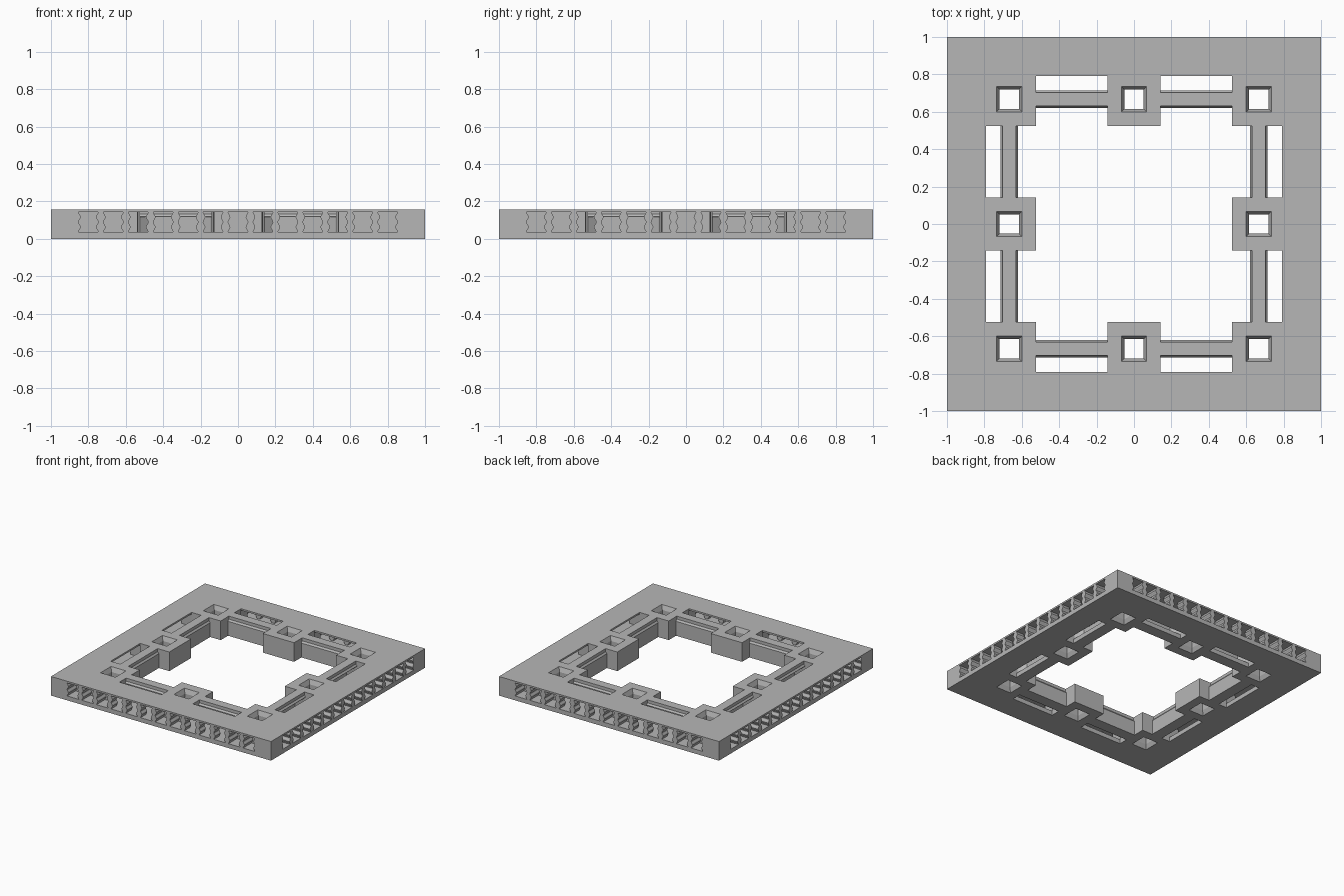
import bpy, bmesh, math
from mathutils import Matrix

if "Cube" in bpy.data.objects:
    bpy.data.objects.remove(bpy.data.objects["Cube"])

H = 0.157          # overall height
INNER = 0.79       # inner edge of the outer frame
HOLE = 0.667       # centre line of sockets and rails
PITCH = 0.1333     # spacing of the side slots

grey = bpy.data.materials.new("stone_grey")
grey.use_nodes = True
COLOUR = (0.47, 0.47, 0.47, 1)
grey.diffuse_color = COLOUR
grey.node_tree.nodes["Principled BSDF"].inputs["Base Color"].default_value = COLOUR


def finish(name, bm):
    bmesh.ops.recalc_face_normals(bm, faces=bm.faces)
    mesh = bpy.data.meshes.new(name)
    bm.to_mesh(mesh)
    bm.free()
    mesh.materials.append(grey)
    obj = bpy.data.objects.new(name, mesh)
    bpy.context.collection.objects.link(obj)
    return obj


def ring_solid(name, rings):
    """Closed tube of rectangles, each (x0, x1, y0, y1, z)."""
    bm = bmesh.new()
    loops = [[bm.verts.new(p) for p in
              ((a, c, z), (b, c, z), (b, d, z), (a, d, z))] for a, b, c, d, z in rings]
    for i, low in enumerate(loops):
        high = loops[(i + 1) % len(loops)]
        for j in range(4):
            k = (j + 1) % 4
            bm.faces.new((low[j], low[k], high[k], high[j]))
    return finish(name, bm)


def add_prism(bm, points, vector):
    face = bm.faces.new([bm.verts.new(p) for p in points])
    out = bmesh.ops.extrude_face_region(bm, geom=[face])
    verts = [v for v in out["geom"] if isinstance(v, bmesh.types.BMVert)]
    bmesh.ops.translate(bm, verts=verts, vec=vector)


def cut(target, bm):
    """Subtract the solids in bm from the target."""
    cutter = finish("cutter", bm)
    cutter.hide_render = True
    mod = target.modifiers.new("cut", "BOOLEAN")
    mod.operation = "DIFFERENCE"
    mod.solver = "EXACT"
    mod.use_self = True
    mod.object = cutter
    bpy.context.view_layer.update()
    graph = bpy.context.evaluated_depsgraph_get()
    mesh = bpy.data.meshes.new_from_object(target.evaluated_get(graph))
    target.modifiers.clear()
    target.data = mesh
    bpy.data.objects.remove(cutter)


def turn(k):
    return Matrix.Rotation(k * math.pi / 2, 4, "Z")


# Outer frame
frame = ring_solid("outer_frame", [(-s, s, -s, s, z) for s, z in
                                   ((1, 0), (1, H), (INNER, H), (INNER, 0))])

# Wavy side slots, with a pocket behind them at each rail
bm = bmesh.new()
for i in range(-6, 7):
    edge = []
    for j in range(13):
        t = j / 12
        edge.append((0.047 + 0.006 * math.cos(t * 4 * math.pi), 0.036 + 0.107 * t))
    outline = [(i * PITCH + w, -1.05, z) for w, z in edge]
    outline += [(i * PITCH - w, -1.05, z) for w, z in reversed(edge)]
    add_prism(bm, outline, (0, 0.16, 0))
slot_geom = bm.verts[:] + bm.edges[:] + bm.faces[:]
for k in range(1, 4):
    copy = bmesh.ops.duplicate(bm, geom=slot_geom)["geom"]
    bmesh.ops.transform(bm, matrix=turn(k),
                        verts=[v for v in copy if isinstance(v, bmesh.types.BMVert)])
cut(frame, bm)

bm = bmesh.new()
for side in (-1, 1):
    add_prism(bm, [(side * x, y, 0.036) for x, y in
                   ((0.125, -0.93), (0.54, -0.93), (0.525, -0.7), (0.14, -0.7))],
              (0, 0, 0.107))
pocket_geom = bm.verts[:] + bm.edges[:] + bm.faces[:]
for k in range(1, 4):
    copy = bmesh.ops.duplicate(bm, geom=pocket_geom)["geom"]
    bmesh.ops.transform(bm, matrix=turn(k),
                        verts=[v for v in copy if isinstance(v, bmesh.types.BMVert)])
cut(frame, bm)


# Socket blocks with a square hole flared at both ends
def socket(name, box, cx, cy):
    def hole(r, z):
        return (cx - r, cx + r, cy - r, cy + r, z)
    return ring_solid(name, [box + (0,), box + (H,), hole(0.068, H),
                             hole(0.052, H - 0.035), hole(0.052, 0.035), hole(0.068, 0)])


for k, place in enumerate(("front", "right_side", "back", "left_side")):
    mid = socket("socket_" + place, (-0.142, 0.142, -INNER, -0.525), 0, -HOLE)
    mid.data.transform(turn(-k))
    corner = socket("corner_socket_" + str(k + 1),
                    (0.525, INNER, -INNER, -0.525), HOLE, -HOLE)
    corner.data.transform(turn(-k))

# Clip rail with a tapered recess on its outer face
bm = bmesh.new()
profile = ((-0.047, 0), (-0.047, 0.118), (-0.036, 0.132), (-0.036, H),
           (0.036, H), (0.036, 0.132), (0.047, 0.118), (0.047, 0))
add_prism(bm, [(0.14, y - HOLE, z) for y, z in profile], (0.387, 0, 0))
rail = finish("rail_1", bm)
bm = bmesh.new()
add_prism(bm, [(x, y, 0.036) for x, y in
               ((0.12, -0.75), (0.545, -0.75), (0.52, -0.70), (0.465, -0.66),
                (0.2, -0.66), (0.145, -0.70))], (0, 0, 0.08))
cut(rail, bm)

# Repeat the rail on both halves of every side
shift = Matrix.Translation((-0.667, 0, 0))
for k in range(4):
    for half in range(2):
        if k == half == 0:
            continue
        copy = rail.copy()
        copy.data = rail.data.copy()
        copy.name = "rail_" + str(k * 2 + half + 1)
        bpy.context.collection.objects.link(copy)
        copy.data.transform(turn(k) @ (shift if half else Matrix.Identity(4)))
